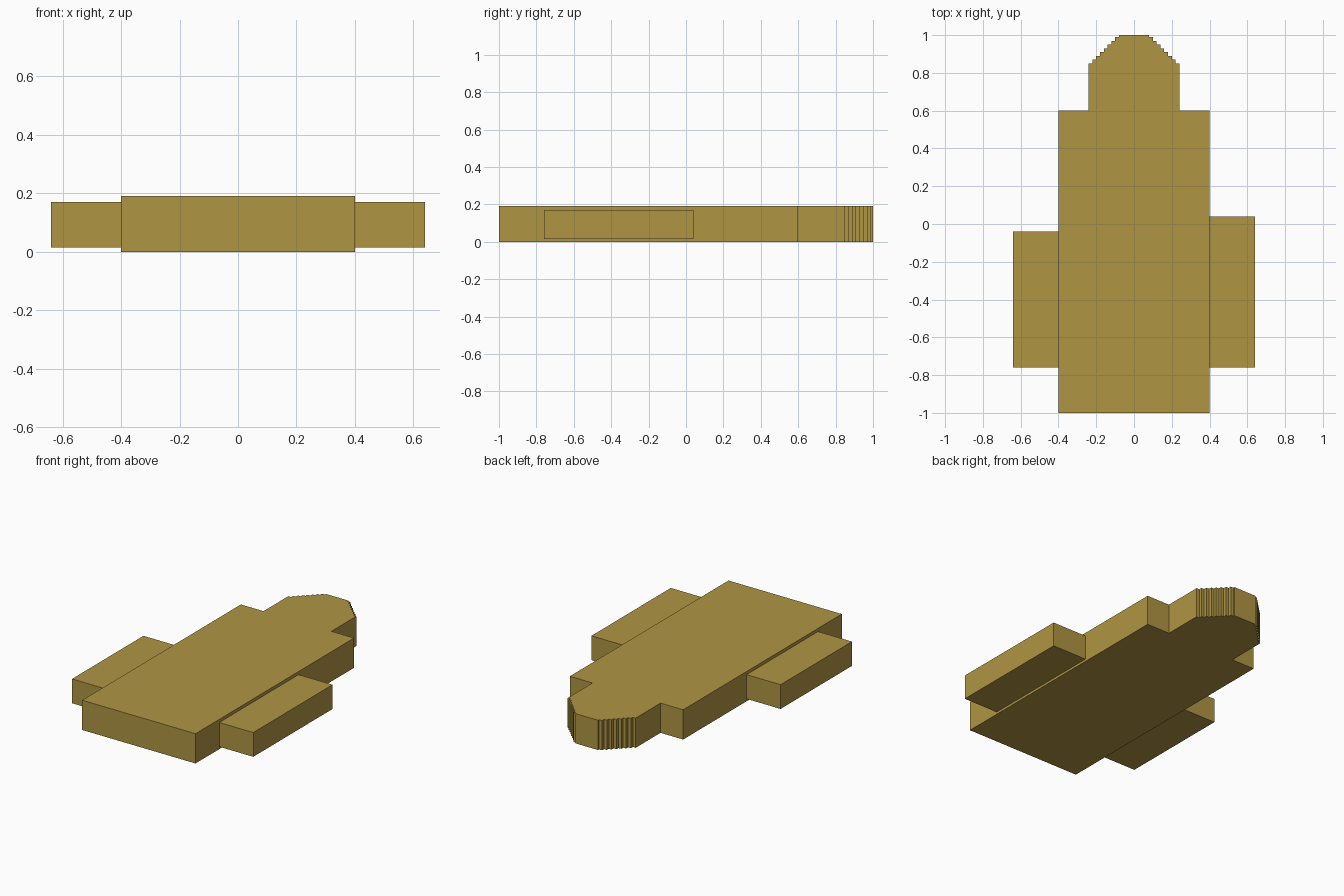
import bpy, bmesh

if "Cube" in bpy.data.objects:
    bpy.data.objects.remove(bpy.data.objects["Cube"])

mat = bpy.data.materials.new("ochre")
mat.diffuse_color = (0.43, 0.30, 0.055, 1)
mat.use_nodes = True
mat.node_tree.nodes["Principled BSDF"].inputs["Base Color"].default_value = mat.diffuse_color


def prism(name, outline, z0, z1):
    """Extrude a flat counter-clockwise outline from z0 up to z1."""
    bm = bmesh.new()
    face = bm.faces.new([bm.verts.new((x, y, z0)) for x, y in outline])
    top = bmesh.ops.extrude_face_region(bm, geom=[face])["geom"]
    for v in top:
        if isinstance(v, bmesh.types.BMVert):
            v.co.z = z1
    bmesh.ops.recalc_face_normals(bm, faces=bm.faces[:])
    mesh = bpy.data.meshes.new(name)
    bm.to_mesh(mesh)
    bm.free()
    mesh.materials.append(mat)
    obj = bpy.data.objects.new(name, mesh)
    bpy.context.collection.objects.link(obj)
    return obj


def rect(x0, x1, y0, y1):
    return [(x0, y0), (x1, y0), (x1, y1), (x0, y1)]


# Main hall with a narrower end whose corners are cut in small steps
half = [(0.40, -1.0), (0.40, 0.60), (0.24, 0.60)]
for i in range(8):
    x, y = 0.24 - 0.02 * i, 0.85 + 0.02 * i
    half += [(x, y), (x - 0.02, y)]
half.append((0.08, 1.0))
prism("main_hall", half + [(-x, y) for x, y in reversed(half)], 0.0, 0.19)

# Side wings, slightly lower than the hall and raised off the ground
prism("left_wing", rect(-0.64, -0.40, -0.76, -0.04), 0.015, 0.17)
prism("right_wing", rect(0.40, 0.64, -0.76, 0.04), 0.015, 0.17)
